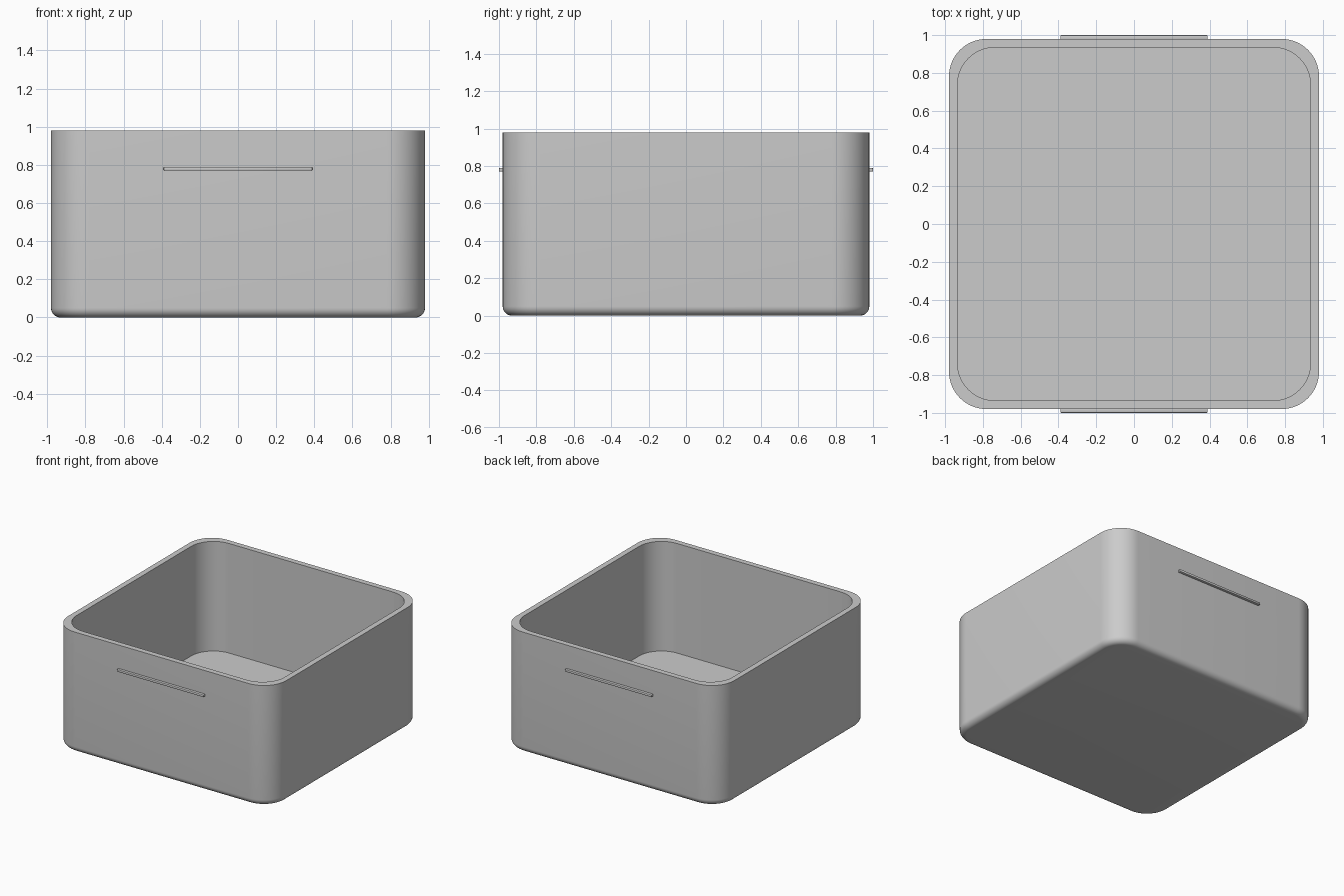
import bpy
import bmesh
from math import cos, sin, pi, radians

cube = bpy.data.objects.get("Cube")
if cube:
    bpy.data.objects.remove(cube, do_unlink=True)

SIZE, HEIGHT, WALL, FLOOR = 0.98, 0.98, 0.045, 0.09
CORNER, FILLET = 0.2, 0.05
STEPS = 16

grey = bpy.data.materials.new("plain_grey")
grey.use_nodes = True
colour = (0.6, 0.6, 0.6, 1)
grey.diffuse_color = colour
grey.node_tree.nodes["Principled BSDF"].inputs["Base Color"].default_value = colour


def finish(name, bm):
    bmesh.ops.recalc_face_normals(bm, faces=bm.faces)
    mesh = bpy.data.meshes.new(name)
    bm.to_mesh(mesh)
    bm.free()
    mesh.materials.append(grey)
    obj = bpy.data.objects.new(name, mesh)
    bpy.context.collection.objects.link(obj)
    bpy.ops.object.select_all(action="DESELECT")
    obj.select_set(True)
    bpy.context.view_layer.objects.active = obj
    bpy.ops.object.shade_smooth_by_angle(angle=radians(30))
    return obj


def rounded_square(bm, half, radius, z):
    """Ring of vertices around a square with rounded corners."""
    ring = []
    for corner, (sx, sy) in enumerate([(1, 1), (-1, 1), (-1, -1), (1, -1)]):
        for i in range(STEPS + 1):
            a = (corner + i / STEPS) * pi / 2
            ring.append(bm.verts.new((sx * (half - radius) + radius * cos(a),
                                      sy * (half - radius) + radius * sin(a), z)))
    return ring


# Open box: loft from the underside, up the outside, over the rim, down inside
levels = []
for i in range(9):
    a = i / 8 * pi / 2
    shrink = FILLET * (1 - sin(a))
    levels.append((SIZE - shrink, CORNER - shrink, FILLET * (1 - cos(a))))
levels.append((SIZE, CORNER, HEIGHT))
levels.append((SIZE - WALL, CORNER, HEIGHT))
levels.append((SIZE - WALL, CORNER, FLOOR))

bm = bmesh.new()
rings = [rounded_square(bm, *level) for level in levels]
for low, high in zip(rings, rings[1:]):
    for i in range(len(low)):
        j = (i + 1) % len(low)
        bm.faces.new((low[i], low[j], high[j], high[i]))
bm.faces.new(rings[0])
bm.faces.new(rings[-1])
finish("box", bm)

# Thin grip ridges on the front and back walls
for name, side in (("front_grip", -1), ("back_grip", 1)):
    bm = bmesh.new()
    bmesh.ops.create_cube(bm, size=1)
    bmesh.ops.scale(bm, vec=(0.78, 0.03, 0.02), verts=bm.verts)
    bmesh.ops.bevel(bm, geom=bm.edges[:], offset=0.005, segments=2,
                    affect="EDGES", profile=0.5)
    bmesh.ops.translate(bm, vec=(0, side * 0.985, 0.78), verts=bm.verts)
    finish(name, bm)
